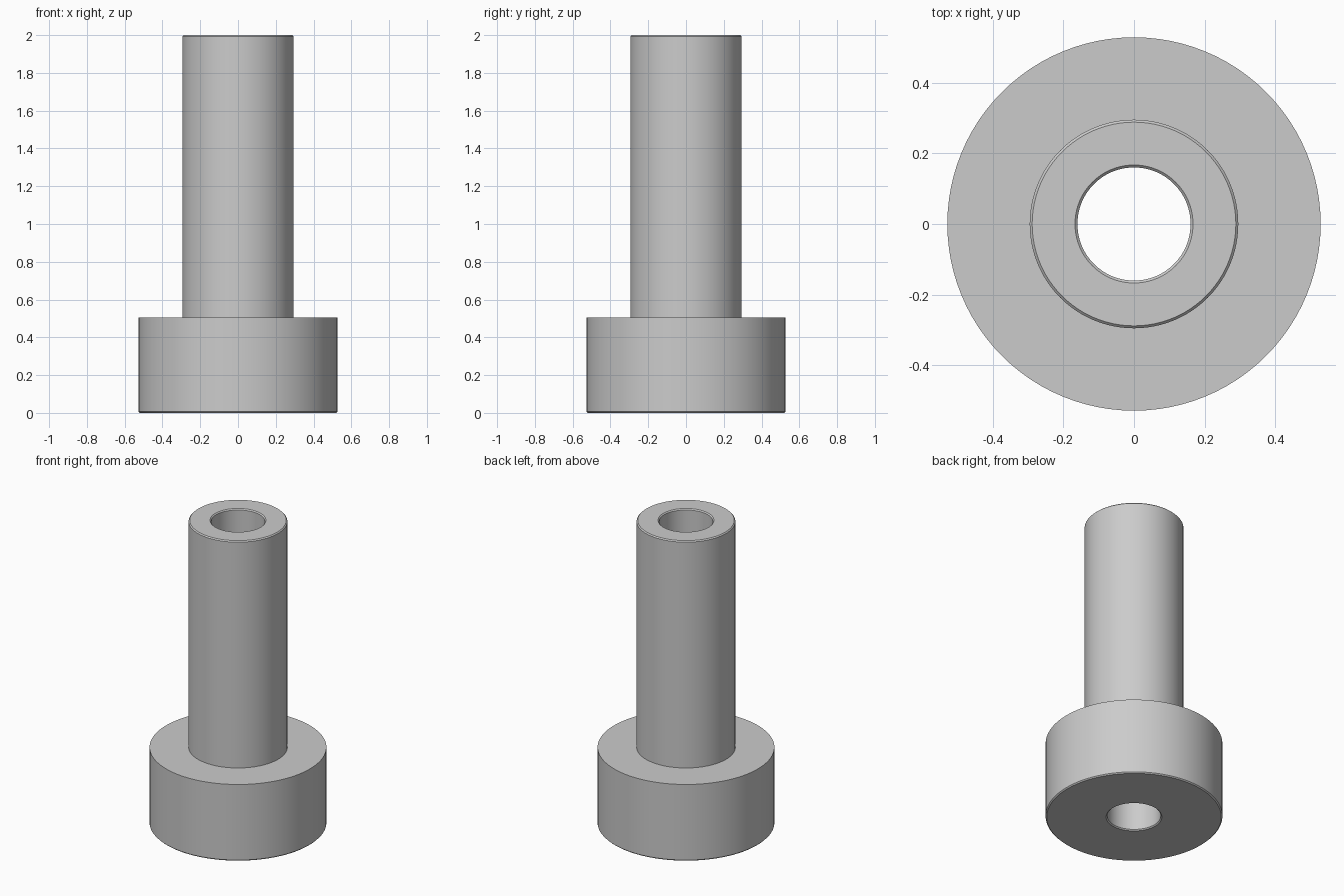
import bpy, bmesh, math
from mathutils import Matrix, Vector

cube = bpy.data.objects.get("Cube")
if cube:
    bpy.data.objects.remove(cube, do_unlink=True)

# Main dimensions
FLANGE_R, SHAFT_R, BORE_R = 0.528, 0.295, 0.16
FLANGE_H, HEIGHT, CHAMFER = 0.505, 2.0, 0.007
SIDES = 96

grey = bpy.data.materials.new("plain grey")
grey.use_nodes = True
colour = (0.6, 0.6, 0.6, 1)
grey.diffuse_color = colour
grey.node_tree.nodes["Principled BSDF"].inputs["Base Color"].default_value = colour

# Closed half section: radius and height, from the bottom of the bore outwards
profile = [
    (BORE_R + CHAMFER, 0),
    (FLANGE_R - CHAMFER, 0),
    (FLANGE_R, CHAMFER),
    (FLANGE_R, FLANGE_H),
    (SHAFT_R, FLANGE_H),
    (SHAFT_R, HEIGHT - CHAMFER),
    (SHAFT_R - CHAMFER, HEIGHT),
    (BORE_R + CHAMFER, HEIGHT),
    (BORE_R, HEIGHT - CHAMFER),
    (BORE_R, CHAMFER),
]

# Turn the section around the z axis
bm = bmesh.new()
rings = []
for i in range(SIDES):
    turn = Matrix.Rotation(math.tau * i / SIDES, 3, "Z")
    rings.append([bm.verts.new(turn @ Vector((r, 0, z))) for r, z in profile])
for i, ring in enumerate(rings):
    following = rings[(i + 1) % SIDES]
    for j in range(len(profile)):
        k = (j + 1) % len(profile)
        bm.faces.new((ring[j], following[j], following[k], ring[k]))
bmesh.ops.recalc_face_normals(bm, faces=bm.faces)

mesh = bpy.data.meshes.new("flanged_bushing")
bm.to_mesh(mesh)
bm.free()
mesh.materials.append(grey)
bushing = bpy.data.objects.new("flanged_bushing", mesh)
bpy.context.collection.objects.link(bushing)

# Smooth round walls with crisp rims
bpy.ops.object.select_all(action="DESELECT")
bushing.select_set(True)
bpy.context.view_layer.objects.active = bushing
bpy.ops.object.shade_smooth_by_angle(angle=math.radians(30))
